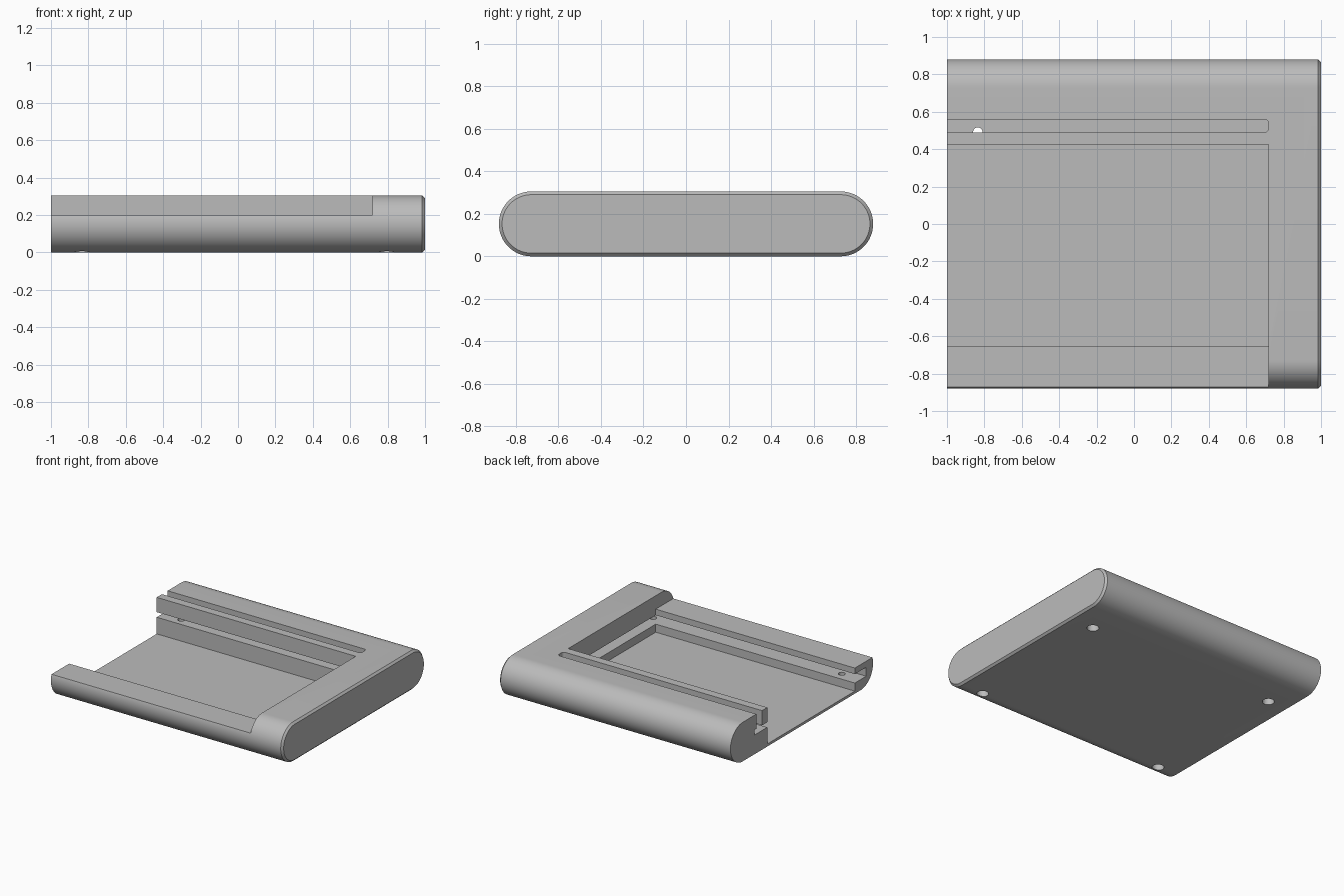
import bpy, bmesh, math

cube = bpy.data.objects.get("Cube")
if cube:
    bpy.data.objects.remove(cube, do_unlink=True)

HEIGHT, HALF_DEPTH = 0.305, 0.88
RADIUS = HEIGHT / 2

grey = bpy.data.materials.new("plain_grey")
grey.use_nodes = True
grey.diffuse_color = (0.5, 0.5, 0.5, 1)
grey.node_tree.nodes["Principled BSDF"].inputs["Base Color"].default_value = (0.5, 0.5, 0.5, 1)


def finish(bm, name):
    bmesh.ops.recalc_face_normals(bm, faces=bm.faces)
    mesh = bpy.data.meshes.new(name)
    bm.to_mesh(mesh)
    bm.free()
    mesh.materials.append(grey)
    obj = bpy.data.objects.new(name, mesh)
    bpy.context.collection.objects.link(obj)
    return obj


def loft(name, rings):
    """Skin a list of equal-length point rings and cap both ends."""
    bm = bmesh.new()
    loops = [[bm.verts.new(p) for p in ring] for ring in rings]
    for a, b in zip(loops, loops[1:]):
        for i in range(len(a)):
            j = (i + 1) % len(a)
            bm.faces.new((a[i], a[j], b[j], b[i]))
    bm.faces.new(loops[0])
    bm.faces.new(loops[-1])
    return finish(bm, name)


def box(name, x, y, z):
    return loft(name, [[(x[0], y[0], h), (x[1], y[0], h), (x[1], y[1], h), (x[0], y[1], h)]
                       for h in z])


def stadium(x, r, steps=32):
    """Rounded cross-section of the body at one x position."""
    ring = []
    for side in (1, -1):
        for i in range(steps + 1):
            a = math.pi * i / steps - math.pi / 2
            ring.append((x, side * (HALF_DEPTH - RADIUS + r * math.cos(a)),
                         RADIUS + side * r * math.sin(a)))
    return ring


def circle(x, y, z, r, steps=24):
    return [(x + r * math.cos(math.tau * i / steps), y + r * math.sin(math.tau * i / steps), z)
            for i in range(steps)]


def rounded_slot(z, x0, x1, y0, y1, r=0.02, steps=6):
    """Slot outline with two rounded corners at its closed end."""
    ring = [(x0, y1, z), (x0, y0, z)]
    for cy, start in ((y0 + r, -math.pi / 2), (y1 - r, 0)):
        for i in range(steps + 1):
            a = start + math.pi / 2 * i / steps
            ring.append((x1 - r + r * math.cos(a), cy + r * math.sin(a), z))
    return ring


# Rounded body with a small chamfer at the closed end
CHAMFER = 0.015
body = loft("cradle_body", [stadium(-1, RADIUS), stadium(1 - CHAMFER, RADIUS),
                            stadium(1, RADIUS - CHAMFER)])

# Central pocket, lowered front rail, undercut grooves and top slot
cutters = [
    box("pocket_cutter", (-1.1, 0.72), (-0.655, 0.425), (0.02, 0.4)),
    box("front_rail_cutter", (-1.1, 0.72), (-1, -0.6), (0.2, 0.4)),
    box("low_groove_cutter", (-1.1, 0.855), (-0.795, 0.415), (0.083, 0.153)),
    box("back_groove_cutter", (-1.1, 0.72), (0.4, 0.58), (0.15, 0.19)),
    loft("top_slot_cutter", [rounded_slot(z, -1.1, 0.718, 0.49, 0.56) for z in (0.17, 0.4)]),
]

# Stepped screw holes in the four corners of the base
for x in (-0.835, 0.795):
    for y, top in ((-0.73, 0.12), (0.492, 0.17)):
        cutters.append(loft("screw_hole_cutter", [circle(x, y, -0.1, 0.043),
                            circle(x, y, 0.05, 0.043), circle(x, y, 0.05, 0.025),
                            circle(x, y, top, 0.025)]))

bpy.context.view_layer.objects.active = body
for cutter in cutters:
    cutter.hide_render = True
    mod = body.modifiers.new("cut", "BOOLEAN")
    mod.operation, mod.solver, mod.object = "DIFFERENCE", "EXACT", cutter
    bpy.ops.object.modifier_apply(modifier=mod.name)
    bpy.data.objects.remove(cutter, do_unlink=True)

bpy.ops.object.select_all(action="DESELECT")
body.select_set(True)
bpy.ops.object.shade_smooth_by_angle(angle=math.radians(25))
